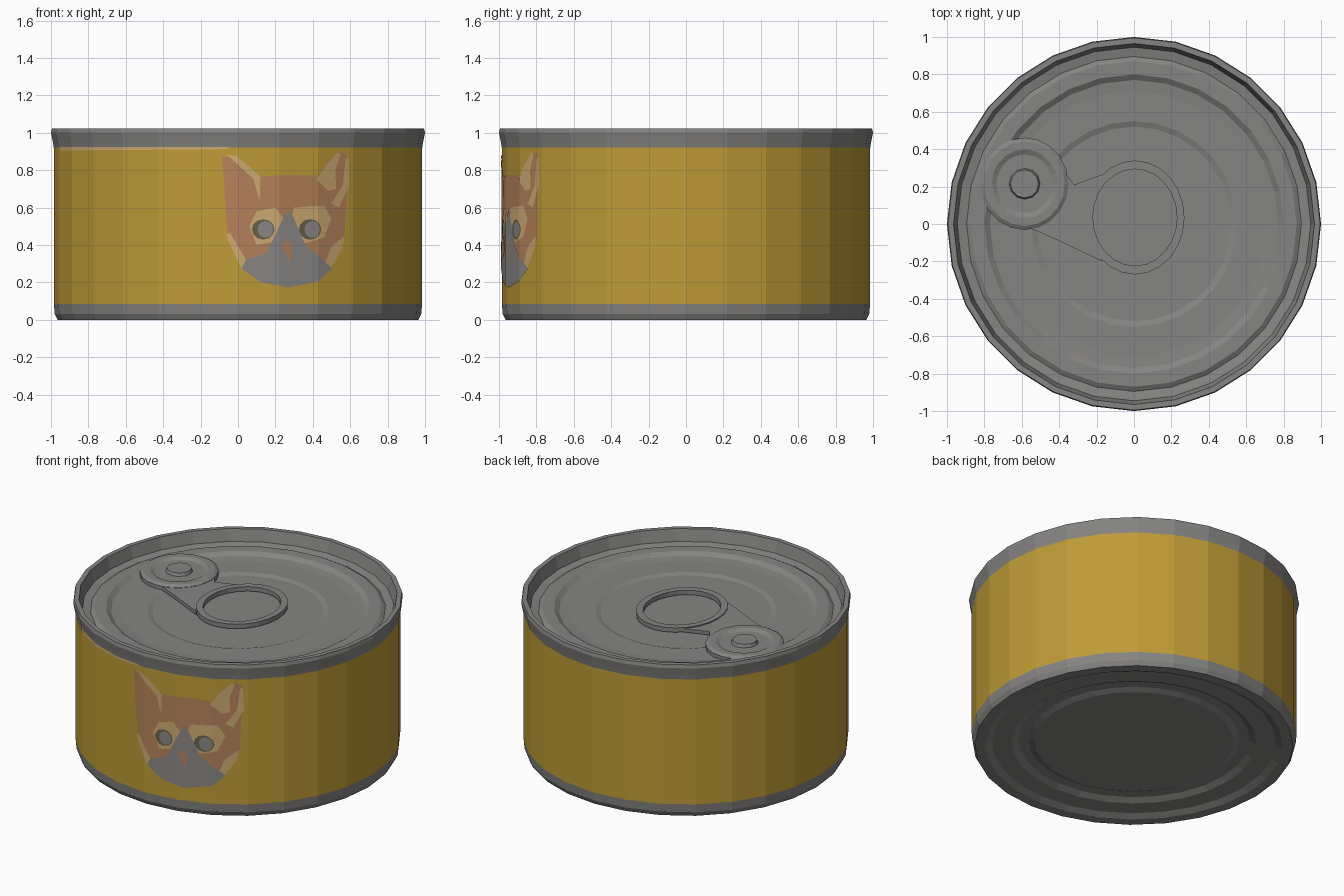
import bpy, bmesh, math

if "Cube" in bpy.data.objects:
    bpy.data.objects.remove(bpy.data.objects["Cube"])

SEG = 28
R = 0.985
STEP = 2 * math.pi / SEG


def material(name, rgb):
    m = bpy.data.materials.new(name)
    m.diffuse_color = (*rgb, 1)
    m.use_nodes = True
    m.node_tree.nodes["Principled BSDF"].inputs["Base Color"].default_value = m.diffuse_color
    return m


STEEL = material("steel grey", (0.235, 0.232, 0.225))
YELLOW = material("label yellow", (0.52, 0.33, 0.038))
BROWN = material("fur brown", (0.47, 0.225, 0.105))
TAN = material("fur tan", (0.62, 0.41, 0.17))
GREY = material("muzzle grey", (0.25, 0.245, 0.24))
DARK = material("eye olive", (0.14, 0.12, 0.065))


def finish(name, bm, mat):
    me = bpy.data.meshes.new(name)
    bm.to_mesh(me)
    bm.free()
    me.materials.append(mat)
    ob = bpy.data.objects.new(name, me)
    bpy.context.collection.objects.link(ob)
    return ob


def lathe(name, profile, mat, center=(0, 0), sy=1.0, seg=SEG, closed=False):
    """Revolve (radius, z) points; outward side is on the right of an upward profile."""
    bm = bmesh.new()
    rings = []
    for r, z in profile:
        rings.append([bm.verts.new((center[0] + r * math.cos(2 * math.pi * k / seg),
                                    center[1] + sy * r * math.sin(2 * math.pi * k / seg), z))
                      for k in range(seg)])
    pairs = list(zip(rings, rings[1:]))
    if closed:
        pairs.append((rings[-1], rings[0]))
    for a, b in pairs:
        for k in range(seg):
            n = (k + 1) % seg
            bm.faces.new((a[k], a[n], b[n], b[k]))
    bmesh.ops.remove_doubles(bm, verts=bm.verts, dist=1e-5)
    return finish(name, bm, mat)


def slab(name, pts, z0, z1, mat):
    bm = bmesh.new()
    f = bm.faces.new([bm.verts.new((x, y, z0)) for x, y in pts])
    ext = bmesh.ops.extrude_face_region(bm, geom=[f])["geom"]
    for v in ext:
        if isinstance(v, bmesh.types.BMVert):
            v.co.z = z1
    bmesh.ops.recalc_face_normals(bm, faces=bm.faces)
    return finish(name, bm, mat)


def wall_y(x):
    """Depth of the faceted can wall at x on the front half."""
    k = math.floor(math.asin(max(-1, min(1, x / R))) / STEP)
    x0, x1 = R * math.sin(k * STEP), R * math.sin((k + 1) * STEP)
    y0, y1 = R * math.cos(k * STEP), R * math.cos((k + 1) * STEP)
    return -(y0 + (y1 - y0) * (x - x0) / (x1 - x0))


def decal(name, pts, mat, layer):
    """Flat (x, z) outline wrapped onto the front of the can wall."""
    bm = bmesh.new()
    bm.faces.new([bm.verts.new((x, 0, z)) for x, z in pts])
    bmesh.ops.triangulate(bm, faces=bm.faces[:])
    for k in range(-7, 8):
        bmesh.ops.bisect_plane(bm, geom=bm.verts[:] + bm.edges[:] + bm.faces[:],
                               plane_co=(R * math.sin(k * STEP), 0, 0), plane_no=(1, 0, 0))
    for v in bm.verts:
        v.co.y = wall_y(v.co.x) - 0.0022 * layer
    bm.normal_update()
    bmesh.ops.reverse_faces(bm, faces=[f for f in bm.faces if f.normal.y > 0])
    return finish(name, bm, mat)


def oval(cx, cz, rx, rz, n=12):
    return [(cx + rx * math.cos(2 * math.pi * i / n), cz + rz * math.sin(2 * math.pi * i / n))
            for i in range(n)]


# can wall, lid with its rim, and base
lathe("label_wall", [(R, 0.085), (R, 0.925)], YELLOW)
lathe("lid", [(0.985, 0.92), (0.99, 0.95), (1.0, 1.0), (0.995, 1.022), (0.965, 1.022), (0.945, 0.945),
              (0.895, 0.935), (0.87, 0.95), (0.80, 0.95), (0.77, 0.93), (0.71, 0.925),
              (0.55, 0.925), (0.52, 0.915), (0, 0.915)], STEEL)
lathe("base", [(0, 0.025), (0.60, 0.025), (0.64, 0.04), (0.70, 0.04), (0.74, 0.02),
               (0.86, 0.02), (0.90, 0.0), (0.965, 0.0), (0.98, 0.03), (0.985, 0.09)], STEEL)

# pull tab: finger ring, neck, rivet loop and rivet
lathe("finger_ring", [(0.265, 0.925), (0.265, 0.955), (0.225, 0.955), (0.225, 0.925)],
      STEEL, (0.005, 0.035), 1.15, 24, True)
slab("tab_neck", [(-0.42, 0.34), (-0.32, 0.21), (-0.17, 0.265), (-0.235, 0.10), (-0.235, -0.03),
                  (-0.17, -0.20), (-0.40, -0.09), (-0.56, -0.02), (-0.56, 0.2)], 0.925, 0.948, STEEL)
lathe("rivet_loop", [(0.235, 0.92), (0.235, 0.95), (0.215, 0.962), (0.175, 0.962), (0.15, 0.95), (0, 0.95)],
      STEEL, (-0.585, 0.215), 1.05, 20)
lathe("rivet", [(0.085, 0.945), (0.075, 0.97), (0, 0.97)], STEEL, (-0.585, 0.215), 1.0, 12)

# pale strip along the upper edge of the label
decal("label_edge_strip", [(-0.95, 0.905), (-0.05, 0.912), (-0.05, 0.925), (-0.95, 0.925)], TAN, 1)

# painted cat face: base silhouette
decal("cat_head", [(-0.085, 0.88), (-0.03, 0.86), (0.05, 0.80), (0.115, 0.765), (0.27, 0.775),
                   (0.43, 0.77), (0.48, 0.85), (0.55, 0.90), (0.59, 0.87), (0.595, 0.72),
                   (0.555, 0.62), (0.57, 0.43), (0.50, 0.28), (0.43, 0.21), (0.27, 0.175),
                   (0.12, 0.205), (0.02, 0.27), (-0.055, 0.44), (-0.06, 0.66)], BROWN, 1)
# pale ears, brows and cheeks
decal("left_ear_trim", [(-0.06, 0.885), (-0.01, 0.875), (0.06, 0.82), (0.12, 0.765), (0.115, 0.63),
                        (0.085, 0.75), (0.02, 0.81)], TAN, 2)
decal("right_ear_inside", [(0.42, 0.75), (0.47, 0.83), (0.53, 0.89), (0.55, 0.89), (0.52, 0.80),
                           (0.525, 0.70), (0.48, 0.69)], TAN, 2)
decal("right_ear_edge", [(0.575, 0.86), (0.59, 0.87), (0.595, 0.72), (0.54, 0.60), (0.50, 0.62),
                         (0.56, 0.72)], TAN, 2)
decal("left_brow", [(0.06, 0.50), (0.10, 0.58), (0.20, 0.60), (0.26, 0.52), (0.22, 0.42),
                    (0.10, 0.40)], TAN, 2)
decal("right_brow", [(0.28, 0.52), (0.30, 0.60), (0.46, 0.61), (0.50, 0.54), (0.46, 0.44),
                     (0.36, 0.41)], TAN, 2)
decal("left_cheek", [(-0.06, 0.46), (-0.04, 0.46), (0.05, 0.31), (0.02, 0.27), (-0.055, 0.43)], TAN, 2)
decal("right_cheek", [(0.50, 0.39), (0.57, 0.45), (0.56, 0.39), (0.50, 0.28), (0.45, 0.26)], TAN, 2)
# grey muzzle with bridge, nose and eyes
decal("muzzle", [(0.02, 0.275), (0.04, 0.32), (0.15, 0.355), (0.22, 0.40), (0.25, 0.56), (0.275, 0.585),
                 (0.30, 0.54), (0.36, 0.40), (0.43, 0.34), (0.505, 0.275), (0.43, 0.205),
                 (0.27, 0.172), (0.12, 0.202)], GREY, 3)
decal("nose", [(0.235, 0.40), (0.265, 0.43), (0.29, 0.38), (0.275, 0.30)], BROWN, 4)
for side, cx in (("left", 0.135), ("right", 0.385)):
    decal(side + "_eye", oval(cx, 0.483, 0.06, 0.055), DARK, 3)
    decal(side + "_eye_centre", oval(cx + 0.012, 0.483, 0.042, 0.045), GREY, 4)
